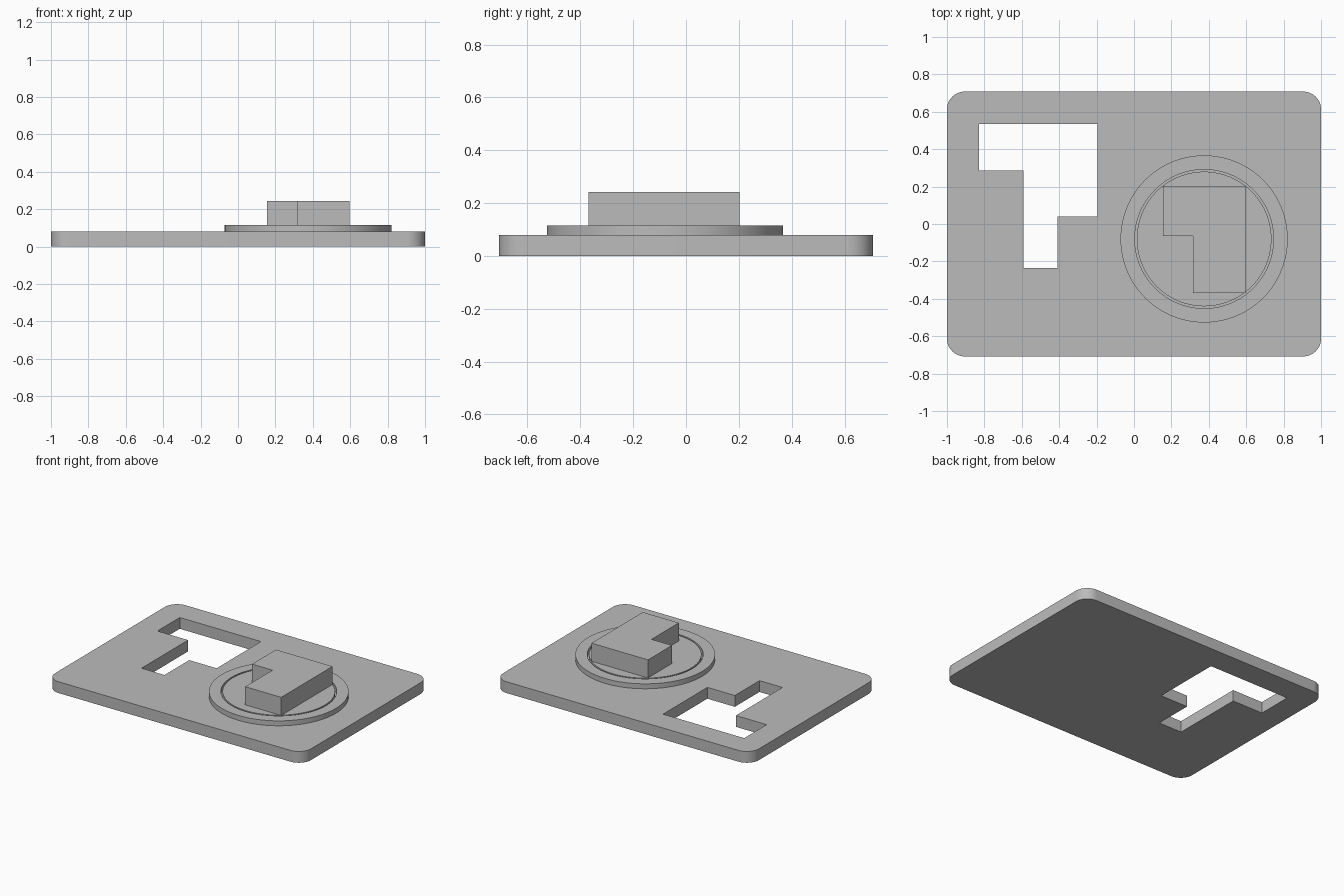
import bpy, bmesh
from math import cos, sin, pi

old = bpy.data.objects.get("Cube")
if old:
    bpy.data.objects.remove(old, do_unlink=True)

grey = bpy.data.materials.new("plain grey")
grey.use_nodes = True
grey.diffuse_color = (0.5, 0.5, 0.5, 1)
grey.node_tree.nodes["Principled BSDF"].inputs["Base Color"].default_value = (0.5, 0.5, 0.5, 1)

PLATE_TOP, DIAL_TOP, KNOB_TOP = 0.08, 0.115, 0.243
DIAL = (0.375, -0.08)


def arc(center, radius, start, end, steps):
    """Points along an arc, both ends included."""
    angles = [start + (end - start) * i / steps for i in range(steps + 1)]
    return [(center[0] + radius * cos(a), center[1] + radius * sin(a)) for a in angles]


def circle(radius, steps=96):
    return arc(DIAL, radius, 0, 2 * pi, steps)[:-1]


def prism(name, outline, bottom, top):
    """Extrude a counter-clockwise outline upwards."""
    bm = bmesh.new()
    base = bm.faces.new([bm.verts.new((x, y, bottom)) for x, y in outline])
    up = bmesh.ops.extrude_face_region(bm, geom=[base], use_keep_orig=True)["geom"]
    for v in up:
        if isinstance(v, bmesh.types.BMVert):
            v.co.z = top
    bmesh.ops.recalc_face_normals(bm, faces=bm.faces)
    mesh = bpy.data.meshes.new(name)
    bm.to_mesh(mesh)
    bm.free()
    mesh.materials.append(grey)
    obj = bpy.data.objects.new(name, mesh)
    bpy.context.collection.objects.link(obj)
    return obj


def select(obj):
    bpy.ops.object.select_all(action="DESELECT")
    obj.select_set(True)
    bpy.context.view_layer.objects.active = obj


def cut(obj, cutter):
    """Subtract the cutter, then drop it."""
    mod = obj.modifiers.new("cut", "BOOLEAN")
    mod.operation, mod.solver, mod.object = "DIFFERENCE", "EXACT", cutter
    select(obj)
    bpy.ops.object.modifier_apply(modifier=mod.name)
    bpy.data.objects.remove(cutter, do_unlink=True)


# Base plate with rounded corners
half_x, half_y, r = 1.0, 0.708, 0.095
outline = []
for i, (sx, sy) in enumerate([(1, 1), (-1, 1), (-1, -1), (1, -1)]):
    corner = (sx * (half_x - r), sy * (half_y - r))
    outline += arc(corner, r, i * pi / 2, (i + 1) * pi / 2, 12)
plate = prism("base_plate", outline, 0, PLATE_TOP)

# Stepped opening through the plate
opening = [(-0.83, 0.535), (-0.83, 0.285), (-0.59, 0.285), (-0.59, -0.235),
           (-0.41, -0.235), (-0.41, 0.04), (-0.195, 0.04), (-0.195, 0.535)]
cut(plate, prism("opening_cutter", opening, -0.1, 0.2))

# Dial: outer ring and turning disc with a narrow gap between
ring = prism("dial_ring", circle(0.447), PLATE_TOP, DIAL_TOP)
cut(ring, prism("ring_cutter", circle(0.371), 0, 0.2))
disc = prism("dial_disc", circle(0.36), PLATE_TOP, DIAL_TOP)

# L-shaped knob on the disc
knob = [(0.315, -0.37), (0.597, -0.37), (0.597, 0.203),
        (0.155, 0.203), (0.155, -0.065), (0.315, -0.065)]
prism("knob", knob, DIAL_TOP, KNOB_TOP)

for obj in (plate, ring, disc):
    select(obj)
    bpy.ops.object.shade_smooth_by_angle()
